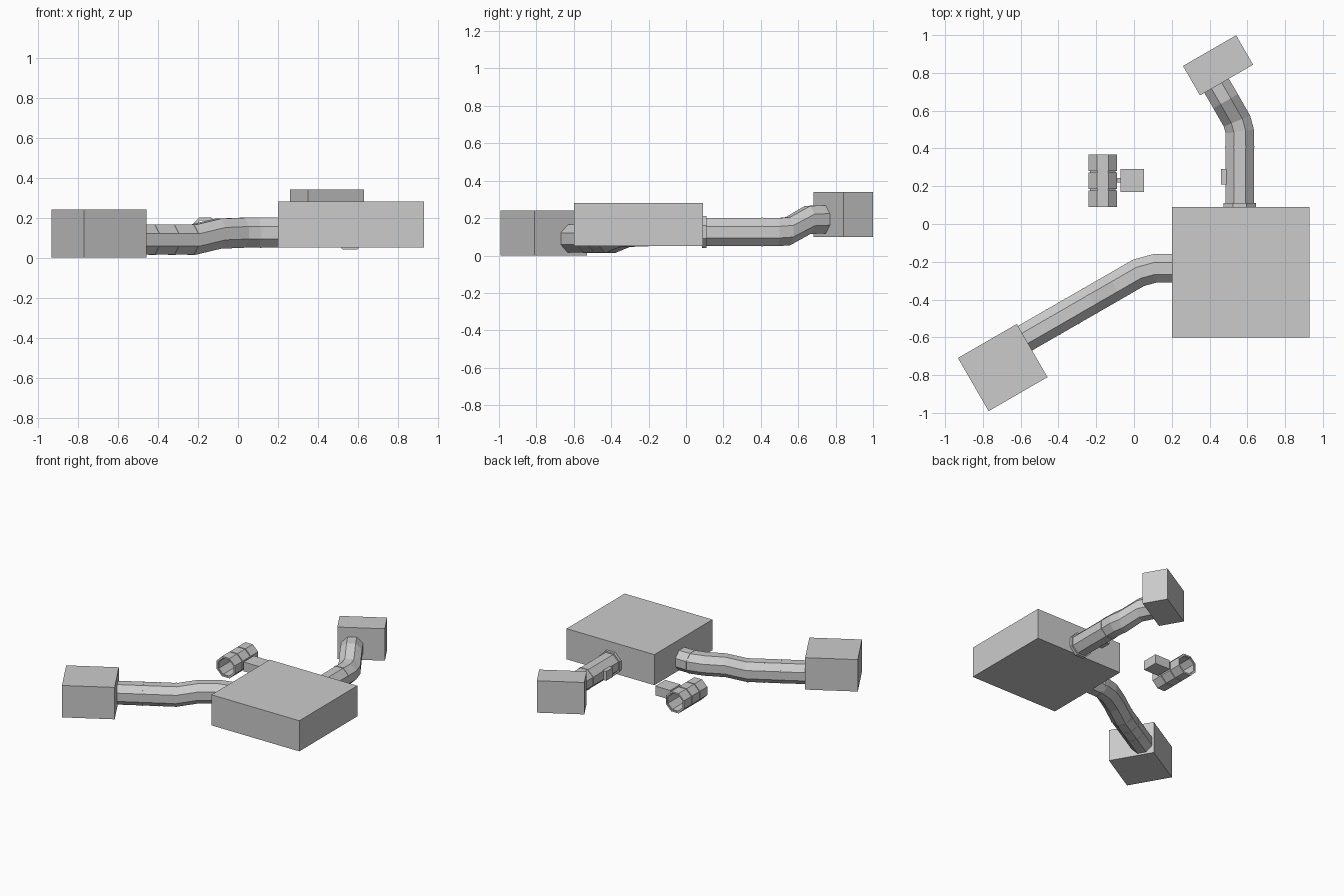
import bpy, bmesh, math
from mathutils import Vector

if "Cube" in bpy.data.objects:
    bpy.data.objects.remove(bpy.data.objects["Cube"])

R = 0.075  # centre-to-flat distance of the octagonal tunnels


def box(name, centre, size, angle=0):
    bm = bmesh.new()
    bmesh.ops.create_cube(bm, size=1)
    bmesh.ops.scale(bm, vec=size, verts=bm.verts)
    me = bpy.data.meshes.new(name)
    bm.to_mesh(me)
    bm.free()
    ob = bpy.data.objects.new(name, me)
    ob.location = centre
    ob.rotation_euler.z = math.radians(angle)
    bpy.context.collection.objects.link(ob)
    return ob


def tunnel(name, path, r=R, wall=0.0):
    """Octagonal tube swept along a path with upright mitred rings."""
    pts = [Vector(p) for p in path]
    bm = bmesh.new()
    rings = []
    for i, p in enumerate(pts):
        a = (p - pts[max(i - 1, 0)]).to_2d()
        b = (pts[min(i + 1, len(pts) - 1)] - p).to_2d()
        a = a.normalized() if a.length else b.normalized()
        b = b.normalized() if b.length else a
        d = (a + b).normalized()
        side = Vector((d.y, -d.x, 0)) / max(d.dot(a), 0.5)
        big = r / math.cos(math.pi / 8)
        ring = []
        for k in range(8):
            t = math.pi / 8 + k * math.pi / 4
            ring.append(bm.verts.new(p + side * big * math.cos(t)
                                     + Vector((0, 0, big * math.sin(t)))))
        rings.append(ring)
    for u, v in zip(rings, rings[1:]):
        for k in range(8):
            bm.faces.new((u[k], u[(k + 1) % 8], v[(k + 1) % 8], v[k]))
    bmesh.ops.recalc_face_normals(bm, faces=bm.faces)
    me = bpy.data.meshes.new(name)
    bm.to_mesh(me)
    bm.free()
    ob = bpy.data.objects.new(name, me)
    bpy.context.collection.objects.link(ob)
    if wall:
        m = ob.modifiers.new("wall", 'SOLIDIFY')
        m.thickness = wall
        # thicken towards the tunnel centre whichever way normals face
        f = me.polygons[0]
        outward = f.normal.dot(f.center - (pts[0] + pts[1]) / 2) > 0
        m.offset = -1 if outward else 1
    return ob


def seam(name, p, q, t, width=0.008, extra=0.003):
    """Thin raised band around a straight tunnel run from p to q."""
    p, q = Vector(p), Vector(q)
    c = p.lerp(q, t)
    h = (q - p).normalized() * width / 2
    tunnel(name, [c - h, c + h], R + extra, 0.006)


# Rooms
box("main_room", (0.565, -0.255, 0.165), (0.73, 0.69, 0.23))
box("left_room", (-0.695, -0.76, 0.12), (0.36, 0.325, 0.24), 30)
box("back_room", (0.445, 0.84, 0.22), (0.325, 0.18, 0.24), 30)

# Back tunnel: straight, then turning left and climbing
back = [(0.56, 0.08, 0.125), (0.56, 0.41, 0.125), (0.56, 0.49, 0.125),
        (0.545, 0.545, 0.13), (0.485, 0.65, 0.19), (0.415, 0.77, 0.195)]
tunnel("back_tunnel", back, R, 0.006)
tunnel("back_door_collar", [(0.56, 0.085, 0.125), (0.56, 0.11, 0.125)], 0.085, 0.018)
seam("back_tunnel_seam", back[0], back[2], 0.8)
box("wall_panel", (0.475, 0.25, 0.125), (0.03, 0.08, 0.07))

# Left tunnel: turning, then descending to the left room
left = [(0.21, -0.235, 0.125), (0.11, -0.235, 0.125), (0.025, -0.258, 0.125),
        (-0.10, -0.33, 0.12), (-0.225, -0.402, 0.09), (-0.60, -0.618, 0.09)]
tunnel("left_tunnel", left, R, 0.006)
for i, t in enumerate((0.02, 0.28, 0.54)):
    seam(f"left_tunnel_seam_{i}", left[4], left[5], t, extra=0.002)
seam("left_tunnel_bend_seam", left[0], left[1], 0.97, extra=0.002)

# Separate short tunnel made of three plated sections around a liner
for i in range(3):
    y = 0.09 + i * 0.095
    tunnel(f"short_tunnel_section_{i}", [(-0.165, y, 0.125), (-0.165, y + 0.088, 0.125)], R, 0.012)
tunnel("short_tunnel_liner", [(-0.165, 0.095, 0.125), (-0.165, 0.363, 0.125)], 0.068, 0.008)

# Small control box joined to the short tunnel
box("control_box", (-0.01, 0.23, 0.125), (0.125, 0.12, 0.07))
box("control_link", (-0.082, 0.232, 0.125), (0.03, 0.025, 0.025))
